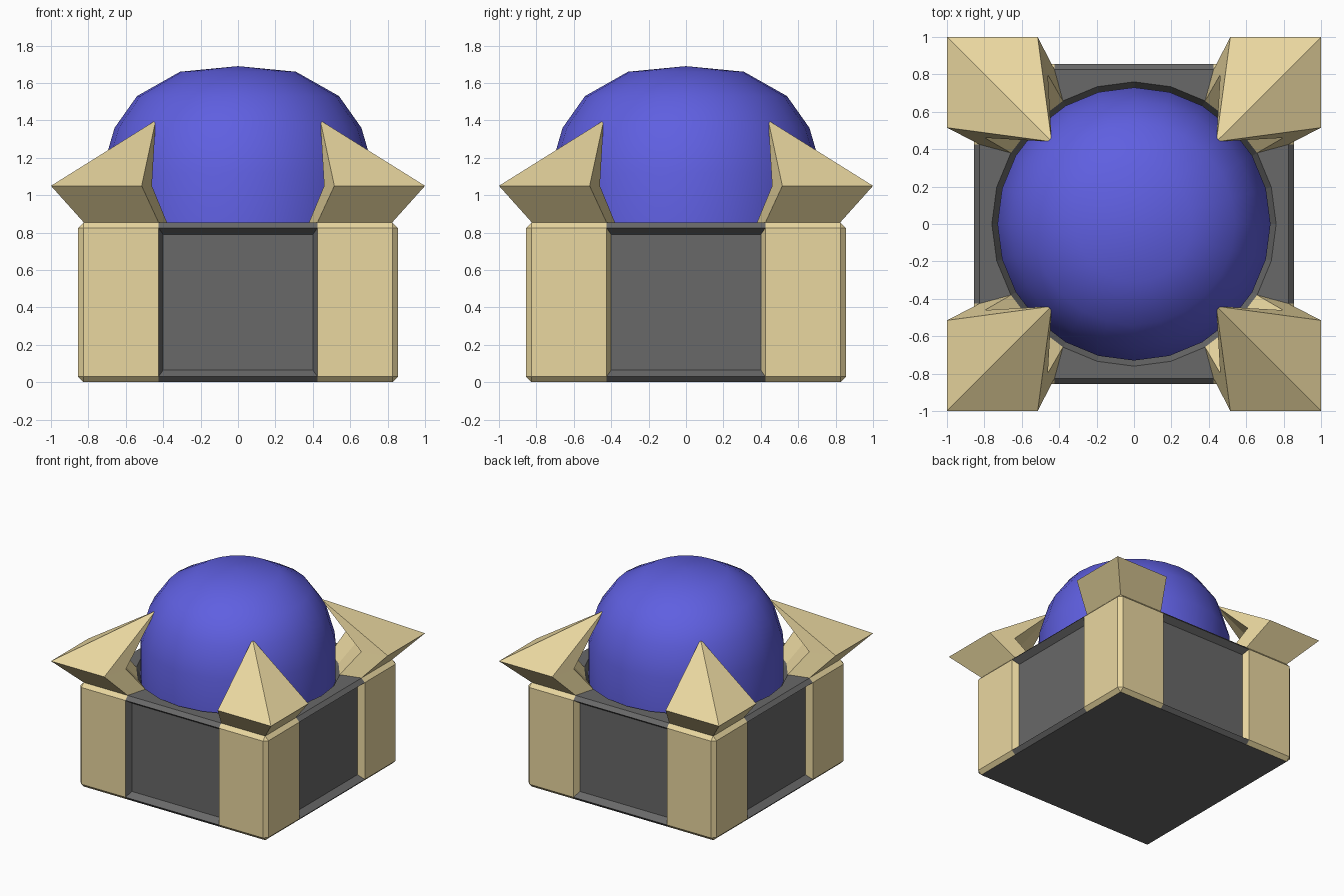
import bpy, bmesh, math
from mathutils import Vector, Matrix

if "Cube" in bpy.data.objects:
    bpy.data.objects.remove(bpy.data.objects["Cube"])


def material(name, rgb):
    m = bpy.data.materials.new(name)
    m.diffuse_color = (*rgb, 1)
    m.use_nodes = True
    m.node_tree.nodes["Principled BSDF"].inputs["Base Color"].default_value = m.diffuse_color
    return m


GREY = material("dark_grey", (0.14, 0.14, 0.14))
TAN = material("tan", (0.82, 0.68, 0.35))
BLUE = material("blue", (0.115, 0.115, 0.75))

O, I, A = 0.855, 0.825, 0.425        # outer face, chamfered edge, panel half width
LO, HI, TOP = 0.03, 0.825, 0.855     # chamfer heights
RING, DOME, SEAT = 0.76, 0.73, 0.80  # socket radii and depth
BODY, POST, CLAW = 0, 1, 2

bm = bmesh.new()


def face(pts, part):
    f = bm.faces.new([bm.verts.new(p) for p in pts])
    f.material_index = part


def ring(deg, r=RING, z=TOP):
    a = math.radians(deg)
    return Vector((r * math.cos(a), r * math.sin(a), z))


def add_rotated(pts, part, turn):
    m = Matrix.Rotation(turn * math.pi / 2, 3, 'Z')
    face([m @ Vector(p) for p in pts], part)


for turn in range(4):
    def q(pts, part):
        add_rotated(pts, part, turn)

    # Outer skin of one side: post, panel, post, with top and bottom chamfers
    for x0, x1, part in ((-I, -A, POST), (-A, A, BODY), (A, I, POST)):
        if part == POST:
            q([(x0, -O, LO), (x1, -O, LO), (x1, -O, HI), (x0, -O, HI)], POST)
        q([(x0, -O, HI), (x1, -O, HI), (x1, -I, TOP), (x0, -I, TOP)], part)
        q([(x0, -I, 0), (x1, -I, 0), (x1, -O, LO), (x0, -O, LO)], part)

    # Recessed panel with sloped walls
    outer = [(-A, -O, LO), (A, -O, LO), (A, -O, HI), (-A, -O, HI)]
    inner = [(-0.4, -0.805, 0.065), (0.4, -0.805, 0.065),
             (0.4, -0.805, 0.79), (-0.4, -0.805, 0.79)]
    q(inner, BODY)
    for k in range(4):
        n = (k + 1) % 4
        wall = POST if k % 2 and turn else BODY
        q([outer[k], outer[n], inner[n], inner[k]], wall)

    # Chamfered vertical corner
    q([(I, -O, LO), (O, -I, LO), (O, -I, HI), (I, -O, HI)], POST)
    q([(I, -O, HI), (O, -I, HI), (I, -I, TOP)], POST)
    q([(I, -O, LO), (I, -I, 0), (O, -I, LO)], POST)

    # Top deck beside the round socket
    q([(-A, -I, TOP), (A, -I, TOP)] + [ring(d) for d in (300, 285, 270, 255, 240)], BODY)

    # Corner claw: flares outward, then hooks in to a point
    foot = [Vector((I, I, TOP)), Vector((A, I, TOP)), ring(60), ring(45), ring(30),
            Vector((I, A, TOP))]
    s = 1 / I
    flare = [Vector((p.x * s, p.y * s, 1.05)) for p in foot]
    tip = (0.44, 0.44, 1.40)
    for k in range(6):
        n = (k + 1) % 6
        q([foot[k], foot[n], flare[n], flare[k]], CLAW)
        q([flare[k], flare[n], tip], CLAW)

# Sloped socket wall, socket floor and underside
for d in range(0, 360, 15):
    face([ring(d), ring(d + 15), ring(d + 15, DOME, SEAT), ring(d, DOME, SEAT)], BODY)
face([ring(d, DOME, SEAT) for d in range(0, 360, 15)], BODY)
under = []
for turn in range(4):
    m = Matrix.Rotation(turn * math.pi / 2, 3, 'Z')
    under += [m @ Vector((x, -I, 0)) for x in (-I, -A, A)]
face(under, BODY)

bmesh.ops.remove_doubles(bm, verts=bm.verts, dist=1e-4)
bmesh.ops.recalc_face_normals(bm, faces=bm.faces)


def make_object(name, mesh_bm, mat):
    me = bpy.data.meshes.new(name)
    mesh_bm.to_mesh(me)
    mesh_bm.free()
    me.materials.append(mat)
    ob = bpy.data.objects.new(name, me)
    bpy.context.collection.objects.link(ob)
    return ob


# Split the shell into named parts
for part, name, mat in ((BODY, "base_body", GREY), (POST, "corner_posts", TAN),
                        (CLAW, "corner_claws", TAN)):
    b = bm.copy()
    bmesh.ops.delete(b, geom=[f for f in b.faces if f.material_index != part],
                     context='FACES')
    for f in b.faces:
        f.material_index = 0
    make_object(name, b, mat)
bm.free()

# Dome turned from a profile
profile = [(DOME, SEAT), (DOME, 1.12), (0.66, 1.36), (0.54, 1.53), (0.31, 1.66), (0, 1.69)]
d = bmesh.new()
verts = [d.verts.new((r, 0, z)) for r, z in profile]
edges = [d.edges.new(pair) for pair in zip(verts, verts[1:])]
bmesh.ops.spin(d, geom=verts + edges, cent=(0, 0, 0), axis=(0, 0, 1),
               angle=math.tau, steps=24, use_merge=True)
bmesh.ops.remove_doubles(d, verts=d.verts, dist=1e-4)
bmesh.ops.recalc_face_normals(d, faces=d.faces)
if sum(f.normal.dot(f.calc_center_median() - Vector((0, 0, 1))) for f in d.faces) < 0:
    bmesh.ops.reverse_faces(d, faces=d.faces)
for f in d.faces:
    f.smooth = True
make_object("dome", d, BLUE)
